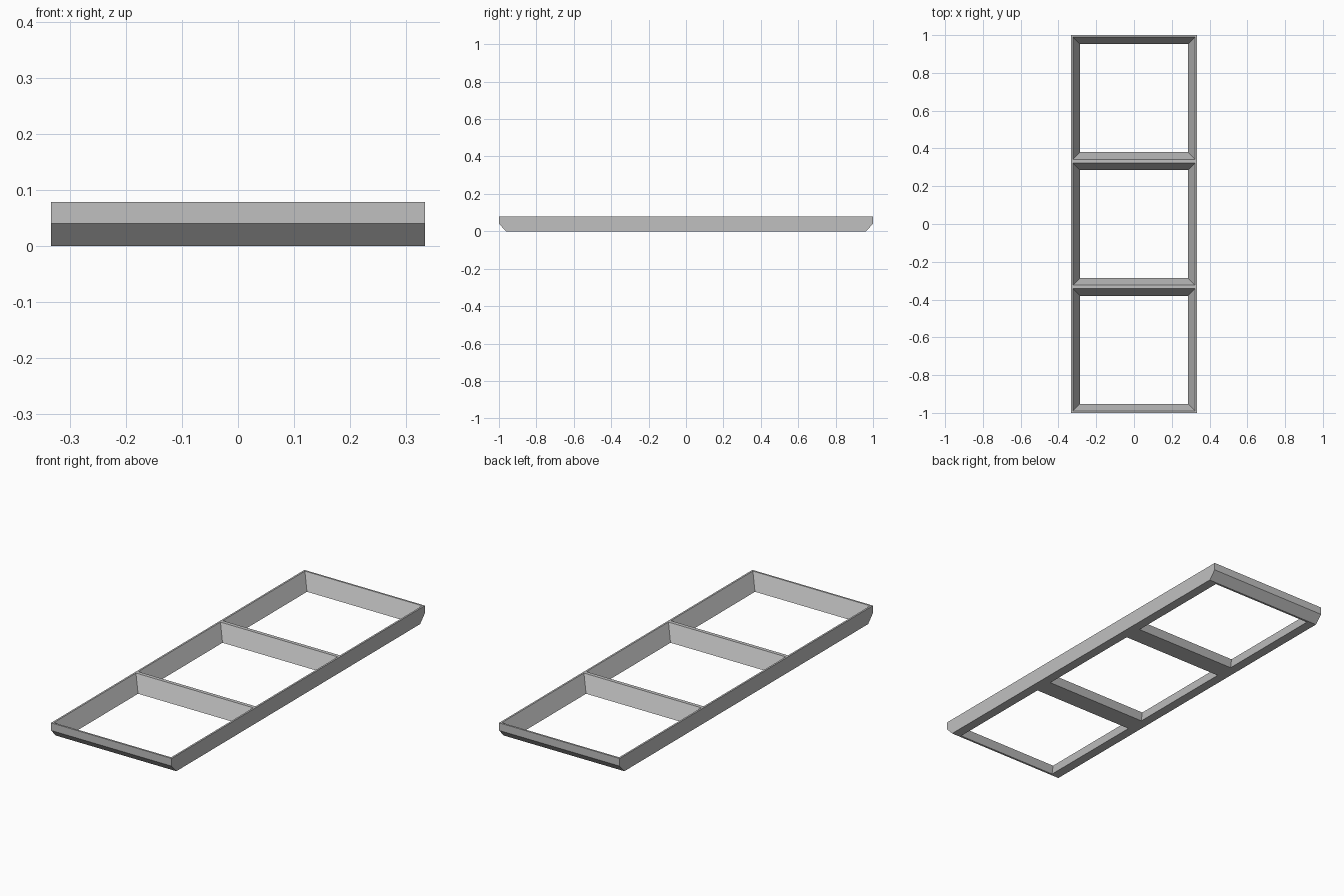
import bpy
import bmesh

HALF_W, HALF_L, HEIGHT = 0.333, 1.0, 0.078
CHAMFER_Y, CHAMFER_Z = 0.038, 0.04
TOP_HALF, BOTTOM_HALF = 0.324, 0.285
PITCH = 2 * HALF_L / 3

if "Cube" in bpy.data.objects:
    bpy.data.objects.remove(bpy.data.objects["Cube"], do_unlink=True)

# Single grey finish
grey = bpy.data.materials.new("plain grey")
grey.use_nodes = True
colour = (0.53, 0.53, 0.53, 1)
grey.diffuse_color = colour
grey.node_tree.nodes["Principled BSDF"].inputs["Base Color"].default_value = colour


def loft(name, rings):
    """Closed solid between two matching rings of points."""
    bm = bmesh.new()
    a, b = [[bm.verts.new(p) for p in ring] for ring in rings]
    bm.faces.new(a)
    bm.faces.new(b)
    for i in range(len(a)):
        j = (i + 1) % len(a)
        bm.faces.new((a[i], a[j], b[j], b[i]))
    bmesh.ops.recalc_face_normals(bm, faces=bm.faces)
    mesh = bpy.data.meshes.new(name)
    bm.to_mesh(mesh)
    bm.free()
    mesh.materials.append(grey)
    obj = bpy.data.objects.new(name, mesh)
    bpy.context.scene.collection.objects.link(obj)
    return obj


def square(half, y, z):
    return [(sx * half, y + sy * half, z)
            for sx, sy in ((-1, -1), (1, -1), (1, 1), (-1, 1))]


# Slab with chamfered lower ends
inner = HALF_L - CHAMFER_Y
profile = [(-inner, 0), (inner, 0), (HALF_L, CHAMFER_Z),
           (HALF_L, HEIGHT), (-HALF_L, HEIGHT), (-HALF_L, CHAMFER_Z)]
frame = loft("three_bay_frame",
             [[(x, y, z) for y, z in profile] for x in (-HALF_W, HALF_W)])

# Tapered openings, wider at the top, carried past both surfaces
margin = 0.01
slope = (TOP_HALF - BOTTOM_HALF) / HEIGHT
cutters = []
for bay in (-1, 0, 1):
    y = bay * PITCH
    cutter = loft("opening_cutter", [
        square(BOTTOM_HALF - slope * margin, y, -margin),
        square(TOP_HALF + slope * margin, y, HEIGHT + margin)])
    cutter.hide_render = True
    cutters.append(cutter)
    cut = frame.modifiers.new("opening", "BOOLEAN")
    cut.operation = "DIFFERENCE"
    cut.solver = "EXACT"
    cut.object = cutter

# Bake the cuts and remove the helpers
bpy.context.view_layer.update()
graph = bpy.context.evaluated_depsgraph_get()
result = bpy.data.meshes.new_from_object(frame.evaluated_get(graph))
frame.modifiers.clear()
frame.data = result
for cutter in cutters:
    bpy.data.objects.remove(cutter, do_unlink=True)
